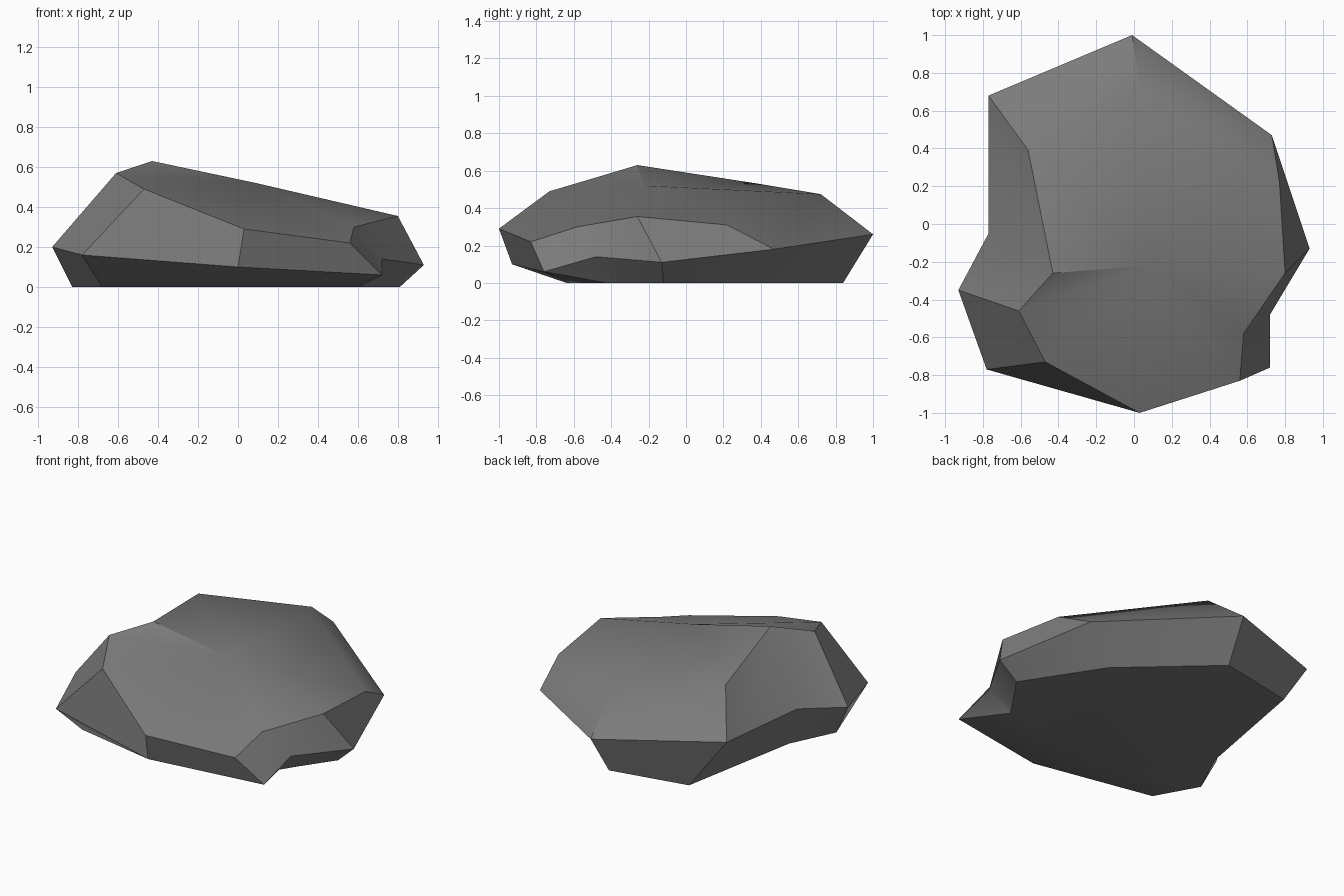
import bpy
import bmesh
import math

# Remove the default cube
default_cube = bpy.data.objects.get("Cube")
if default_cube:
    bpy.data.objects.remove(default_cube, do_unlink=True)


def make_material(name, colour):
    material = bpy.data.materials.new(name)
    material.use_nodes = True
    material.diffuse_color = colour
    shader = material.node_tree.nodes["Principled BSDF"]
    shader.inputs["Base Color"].default_value = colour
    shader.inputs["Roughness"].default_value = 0.9
    return material


def bridge(bm, lower, upper):
    """Join two matching rings with a band of quads."""
    count = len(lower)
    for i in range(count):
        j = (i + 1) % count
        bm.faces.new((lower[i], lower[j], upper[j], upper[i]))


# Outlines of the rock, each running round from the back towards -x
base_outline = [(-.03, .84), (-.54, .74), (-.69, -.08), (-.83, -.37), (-.68, -.64),
                (0, -.62), (.6, -.43), (.65, -.35), (.81, -.12), (.5, .36)]
widest_outline = [(-.01, 1, .26), (-.77, .68, .32), (-.77, -.05, .26), (-.93, -.35, .2),
                  (-.78, -.77, .16), (0, -.93, .1), (.72, -.76, .06), (.72, -.48, .14),
                  (.93, -.13, .11), (.73, .47, .18)]
top_outline = [(.03, .72, .475), (-.56, .39, .53), (-.43, -.26, .63), (-.61, -.46, .57),
               (-.47, -.73, .49), (.03, -1, .29), (.56, -.83, .22), (.58, -.58, .3),
               (.8, -.26, .355), (.77, .22, .31)]
top_centre = (.09, -.22, .52)

# Sides: two bands between the three outlines
bm = bmesh.new()
base = [bm.verts.new((x, y, 0)) for x, y in base_outline]
widest = [bm.verts.new(point) for point in widest_outline]
top = [bm.verts.new(point) for point in top_outline]
bridge(bm, base, widest)
bridge(bm, widest, top)

# Flat underside and gently sloping top
bm.faces.new(base)
centre = bm.verts.new(top_centre)
for i, corner in enumerate(top):
    bm.faces.new((corner, top[(i + 1) % len(top)], centre))
bmesh.ops.recalc_face_normals(bm, faces=bm.faces)

mesh = bpy.data.meshes.new("rock")
bm.to_mesh(mesh)
bm.free()
rock = bpy.data.objects.new("rock", mesh)
bpy.context.collection.objects.link(rock)
mesh.materials.append(make_material("stone grey", (.2, .2, .2, 1)))

# Soft facets with crisp ridges
bpy.ops.object.select_all(action="DESELECT")
rock.select_set(True)
bpy.context.view_layer.objects.active = rock
bpy.ops.object.shade_smooth_by_angle(angle=math.radians(35))
